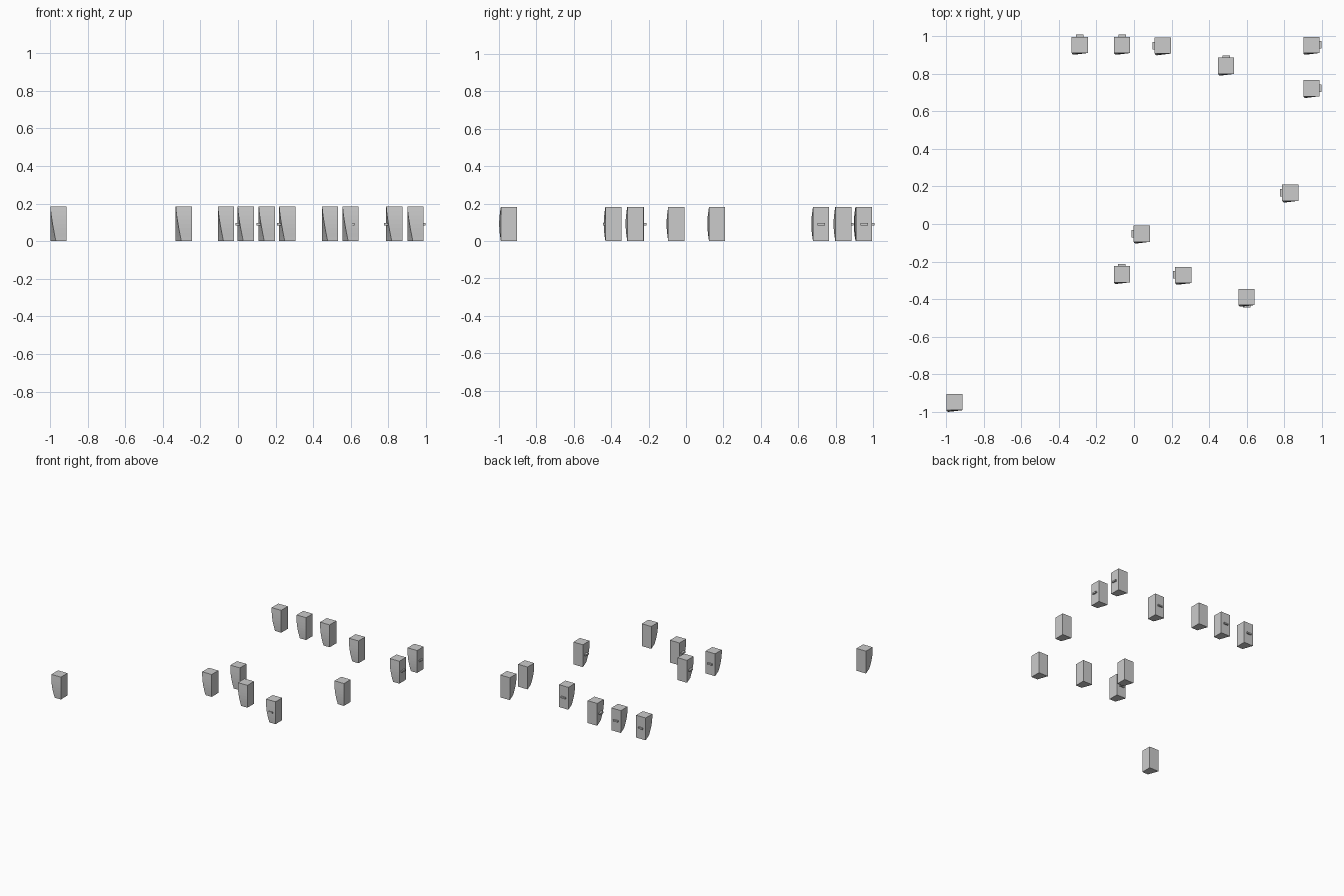
import bpy, bmesh, math

if "Cube" in bpy.data.objects:
    bpy.data.objects.remove(bpy.data.objects["Cube"])

HALF = 0.043      # half width of a block
HEIGHT = 0.183
STEPS = 8

# x, y and the side that carries the small latch
BLOCKS = [
    (-0.288, 0.952, (0, 1)), (-0.063, 0.952, (0, 1)), (0.153, 0.949, (-1, 0)),
    (0.490, 0.841, (0, 1)), (0.943, 0.952, (1, 0)), (0.943, 0.722, (1, 0)),
    (0.831, 0.166, (-1, 0)), (0.041, -0.052, (-1, 0)), (-0.064, -0.267, (0, 1)),
    (0.262, -0.271, (-1, 0)), (0.599, -0.388, (0, -1)), (-0.955, -0.947, None),
]


def make_object(name, bm, location):
    bmesh.ops.recalc_face_normals(bm, faces=bm.faces)
    mesh = bpy.data.meshes.new(name)
    bm.to_mesh(mesh)
    bm.free()
    obj = bpy.data.objects.new(name, mesh)
    obj.location = location
    bpy.context.collection.objects.link(obj)
    return obj


def block(name, x, y):
    # square column whose front left edge swings inward toward the floor
    bm = bmesh.new()
    rings = []
    for i in range(STEPS + 1):
        t = i / STEPS
        z = HEIGHT * (1 - t)
        dx = 0.03 * t ** 1.3
        dy = -0.009 * math.sin(math.pi * t)
        corners = [(-HALF + dx, -HALF + dy), (HALF, -HALF), (HALF, HALF), (-HALF, HALF)]
        rings.append([bm.verts.new((cx, cy, z)) for cx, cy in corners])
    for a, b in zip(rings, rings[1:]):
        for k in range(4):
            n = (k + 1) % 4
            bm.faces.new((a[k], a[n], b[n], b[k]))
    bm.faces.new(rings[0])
    bm.faces.new(rings[-1])
    make_object(name, bm, (x, y, 0))


def latch(name, x, y, side):
    # small thin tab through one side
    sx, sy = side
    bm = bmesh.new()
    bmesh.ops.create_cube(bm, size=1)
    size = (0.03, 0.04, 0.012) if sx else (0.04, 0.03, 0.012)
    bmesh.ops.scale(bm, vec=size, verts=bm.verts)
    reach = HALF + 0.012 - 0.015
    make_object(name, bm, (x + sx * reach, y + sy * reach, 0.09))


for i, (x, y, side) in enumerate(BLOCKS, 1):
    block(f"block_{i}", x, y)
    if side:
        latch(f"latch_{i}", x, y, side)
